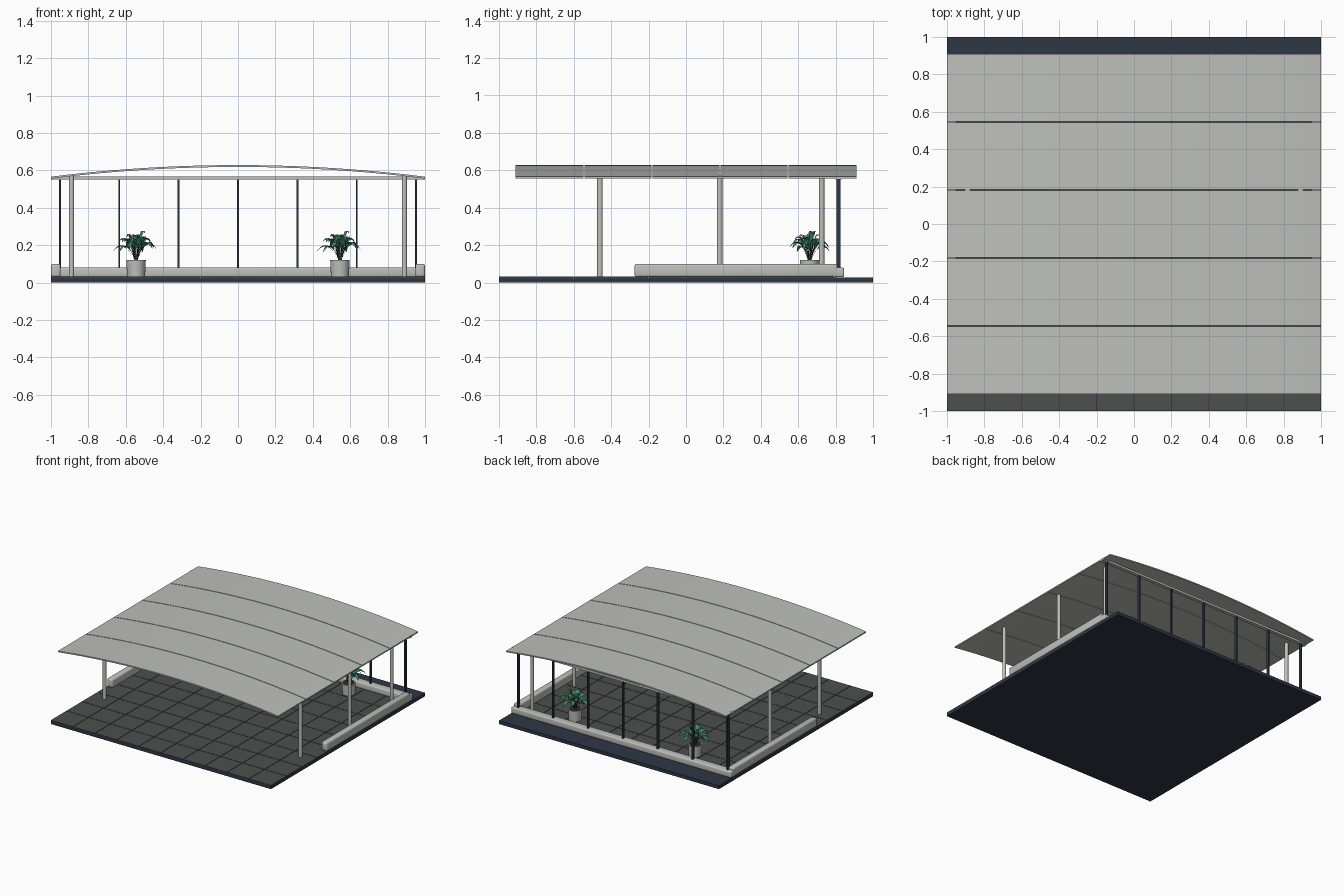
import bpy, bmesh, math, random
from mathutils import Vector

if "Cube" in bpy.data.objects:
    bpy.data.objects.remove(bpy.data.objects["Cube"])

def mat(name, r, g, b):
    m = bpy.data.materials.new(name)
    m.diffuse_color = (r, g, b, 1)
    m.use_nodes = True
    m.node_tree.nodes["Principled BSDF"].inputs["Base Color"].default_value = m.diffuse_color
    return m

GREY = mat("light grey", 0.52, 0.53, 0.50)
NAVY = mat("dark navy", 0.027, 0.038, 0.060)
TILE = mat("dark grey tile", 0.075, 0.080, 0.080)
LEAF = mat("leaf green", 0.06, 0.28, 0.16)
STEM = mat("dark green", 0.025, 0.07, 0.055)
SOIL = mat("soil", 0.03, 0.025, 0.02)

def finish(bm, name, *mats, smooth=False):
    me = bpy.data.meshes.new(name)
    bm.to_mesh(me)
    bm.free()
    ob = bpy.data.objects.new(name, me)
    bpy.context.collection.objects.link(ob)
    for m in mats:
        me.materials.append(m)
    if smooth:
        bpy.ops.object.select_all(action='DESELECT')
        ob.select_set(True)
        bpy.context.view_layer.objects.active = ob
        bpy.ops.object.shade_smooth_by_angle(angle=math.radians(35))
    return ob

def add_box(bm, x0, x1, y0, y1, z0, z1):
    vs = bmesh.ops.create_cube(bm, size=1)["verts"]
    for v in vs:
        v.co = Vector(((x0, x1)[v.co.x > 0], (y0, y1)[v.co.y > 0], (z0, z1)[v.co.z > 0]))

def box(name, m, *dims, bevel=0):
    bm = bmesh.new()
    add_box(bm, *dims)
    if bevel:
        bmesh.ops.bevel(bm, geom=bm.edges[:], offset=bevel, segments=3, profile=0.5, affect='EDGES')
    return finish(bm, name, m, smooth=bevel > 0)

def cylinder(name, m, x, y, z0, z1, r0, r1, n=24):
    bm = bmesh.new()
    bmesh.ops.create_cone(bm, cap_ends=True, segments=n, radius1=r0, radius2=r1, depth=z1 - z0)
    bmesh.ops.translate(bm, verts=bm.verts, vec=(x, y, (z0 + z1) / 2))
    return finish(bm, name, m, smooth=True)

# Base slab and paving tiles with narrow joints
box("base_slab", NAVY, -1, 1, -1, 1, 0, 0.028)
bm = bmesh.new()
for i in range(10):
    for j in range(9):
        x, y, g = -1 + i * 0.2, -1 + j * 0.2, 0.002
        add_box(bm, x + g * (i > 0), x + 0.2 - g * (i < 9),
                y + g * (j > 0), y + 0.2 - g, 0.026, 0.032)
finish(bm, "floor_tiles", TILE)

# Low walls around the back and sides
box("back_wall", GREY, -0.96, 0.96, 0.78, 0.845, 0.03, 0.08, bevel=0.008)
for s, side in ((-1, "left"), (1, "right")):
    box(side + "_wall", GREY, min(s * 0.948, s), max(s * 0.948, s), -0.275, 0.81, 0.03, 0.1, bevel=0.012)
    box(side + "_wall_end", GREY, min(s * 0.94, s), max(s * 0.94, s), 0.78, 0.845, 0.03, 0.08, bevel=0.008)

# Arched roof in five panels
SAG, EDGE, THICK = 0.062, 0.556, 0.010
RAD = (1 + SAG * SAG) / (2 * SAG)
def arch(x):
    return EDGE + math.sqrt(RAD * RAD - x * x) - (RAD - SAG)

N = 24
for p in range(5):
    y0 = -0.91 + p * 0.364 + (0.003 if p else 0)
    y1 = -0.91 + (p + 1) * 0.364 - (0.003 if p < 4 else 0)
    bm = bmesh.new()
    rows = []
    for i in range(N + 1):
        x = -1 + 2 * i / N
        z = arch(x)
        rows.append([bm.verts.new(c) for c in
                     ((x, y0, z), (x, y1, z), (x, y1, z + THICK), (x, y0, z + THICK))])
    for a, b in zip(rows, rows[1:]):
        for k in range(4):
            bm.faces.new((a[k], a[(k + 1) % 4], b[(k + 1) % 4], b[k]))
    bm.faces.new(rows[0])
    bm.faces.new(rows[-1])
    bmesh.ops.recalc_face_normals(bm, faces=bm.faces)
    finish(bm, f"roof_panel_{p + 1}", GREY, smooth=True)

# Beam and window bars along the back
box("back_beam", GREY, -1, 1, 0.80, 0.83, 0.550, 0.568)
for i in range(7):
    x = (i - 3) * 0.3175
    box(f"window_bar_{i + 1}", NAVY, x - 0.005, x + 0.005, 0.804, 0.826, 0.07, 0.555)

# Roof posts
for s, side in ((-1, "left"), (1, "right")):
    for k, y in enumerate((-0.46, 0.18, 0.725)):
        cylinder(f"{side}_post_{k + 1}", GREY, s * 0.89, y, 0.03, arch(0.89) + 0.004, 0.0145, 0.0145)

# Potted plants
def add_leaf(bm, ang, reach, rise, width, droop):
    d = Vector((math.cos(ang), math.sin(ang), 0))
    t = Vector((-d.y, d.x, 0))
    def path(u):
        return d * (0.008 + reach * u ** 1.25) + Vector((0, 0, 0.115 + rise * math.sin(min(u * 1.75, 2.4)) - droop * u ** 3))
    prev = None
    steps = 12
    for i in range(steps + 1):
        u = i / steps
        blade = max(0, (u - 0.4) / 0.6)
        w = 0.002 + width * math.sin(math.pi * blade ** 0.75) if 0 < blade < 1 else 0.002 * (u < 1) + 0.0004
        c = path(u)
        cur = [bm.verts.new(c + t * w * k + Vector((0, 0, abs(k) * w * 0.35))) for k in (-1, 0, 1)]
        if prev:
            for k in (0, 1):
                f = bm.faces.new((prev[k], cur[k], cur[k + 1], prev[k + 1]))
                f.material_index = 0 if u > 0.42 else 1
        prev = cur

for s, side in ((-1, "left"), (1, "right")):
    px, py = s * 0.545, 0.66
    cylinder(side + "_pot", GREY, px, py, 0.03, 0.12, 0.048, 0.052)
    cylinder(side + "_soil", SOIL, px, py, 0.118, 0.1215, 0.045, 0.045)
    random.seed(4)
    bm = bmesh.new()
    for count, reach, rise, droop in ((8, 0.115, 0.125, 0.05), (8, 0.085, 0.15, 0.03), (6, 0.05, 0.18, 0.02)):
        off = random.random() * 6
        for i in range(count):
            add_leaf(bm, off + 2 * math.pi * (i + random.uniform(-0.25, 0.25)) / count,
                     reach * random.uniform(0.85, 1.08), rise * random.uniform(0.75, 1.0),
                     0.017, droop)
    bmesh.ops.translate(bm, verts=bm.verts, vec=(px, py, 0))
    finish(bm, side + "_plant", LEAF, STEM, smooth=True)
